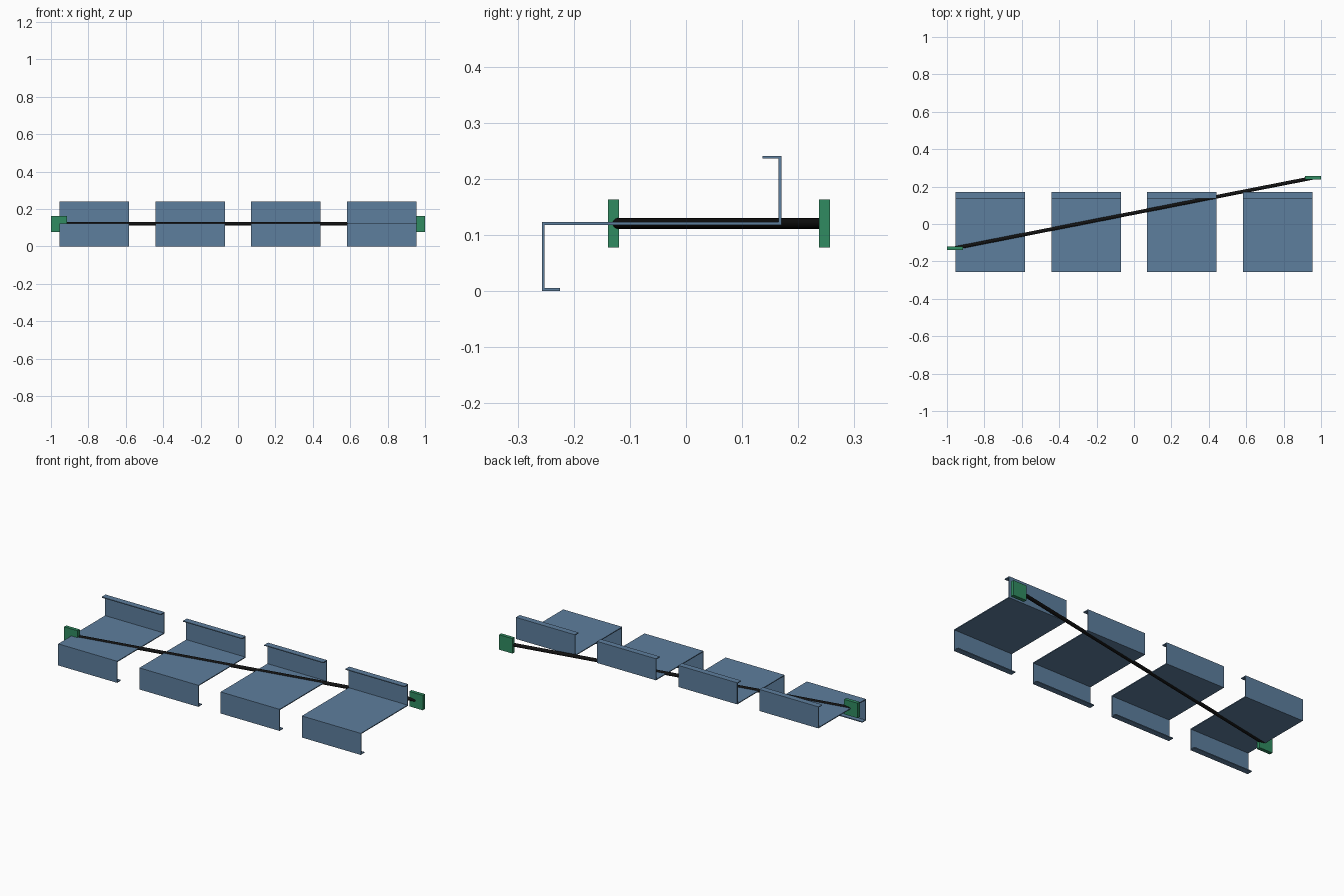
import bpy, bmesh
from mathutils import Vector

if "Cube" in bpy.data.objects:
    bpy.data.objects.remove(bpy.data.objects["Cube"])


def material(name, rgb):
    mat = bpy.data.materials.new(name)
    mat.diffuse_color = (*rgb, 1)
    mat.use_nodes = True
    mat.node_tree.nodes["Principled BSDF"].inputs["Base Color"].default_value = mat.diffuse_color
    return mat


steel = material("blue_steel", (0.11, 0.21, 0.34))
green = material("green_plate", (0.03, 0.26, 0.12))
black = material("black_rod", (0.006, 0.006, 0.006))

MID = 0.1205          # height of the web, rod and plates
T = 0.005             # sheet thickness
WIDTH = 0.372         # length of each Z section along x

# Z-shaped sheet with lips: centreline in (y, z)
h = T / 2
PROFILE = [(-0.225, h), (-0.2545, h), (-0.2545, MID),
           (0.1675, MID), (0.1675, 0.241 - h), (0.136, 0.241 - h)]


def z_section(name, x):
    bm = bmesh.new()
    rows = [[bm.verts.new((x + s * WIDTH / 2, y, z)) for y, z in PROFILE]
            for s in (-1, 1)]
    for i in range(len(PROFILE) - 1):
        bm.faces.new((rows[0][i], rows[1][i], rows[1][i + 1], rows[0][i + 1]))
    mesh = bpy.data.meshes.new(name)
    bm.to_mesh(mesh)
    bm.free()
    obj = bpy.data.objects.new(name, mesh)
    bpy.context.collection.objects.link(obj)
    mod = obj.modifiers.new("sheet_thickness", 'SOLIDIFY')
    mod.thickness = T
    mod.offset = 0
    mod.use_even_offset = True
    mesh.materials.append(steel)


# Four evenly spaced sections
for i in range(4):
    z_section(f"z_section_{i + 1}", (i - 1.5) * 0.5125)

# End plates
ends = [Vector((-0.9575, -0.129, MID)), Vector((0.9575, 0.247, MID))]
for name, pos in zip(("left_end_plate", "right_end_plate"), ends):
    bpy.ops.mesh.primitive_cube_add(size=1, location=pos)
    plate = bpy.context.object
    plate.name = name
    plate.scale = (0.085, 0.02, 0.085)
    plate.data.materials.append(green)

# Diagonal tie rod joining the plates
span = ends[1] - ends[0]
bpy.ops.mesh.primitive_cylinder_add(vertices=16, radius=0.0097, depth=span.length,
                                    location=(ends[0] + ends[1]) / 2)
rod = bpy.context.object
rod.name = "tie_rod"
rod.rotation_euler = span.to_track_quat('Z', 'Y').to_euler()
rod.data.materials.append(black)
